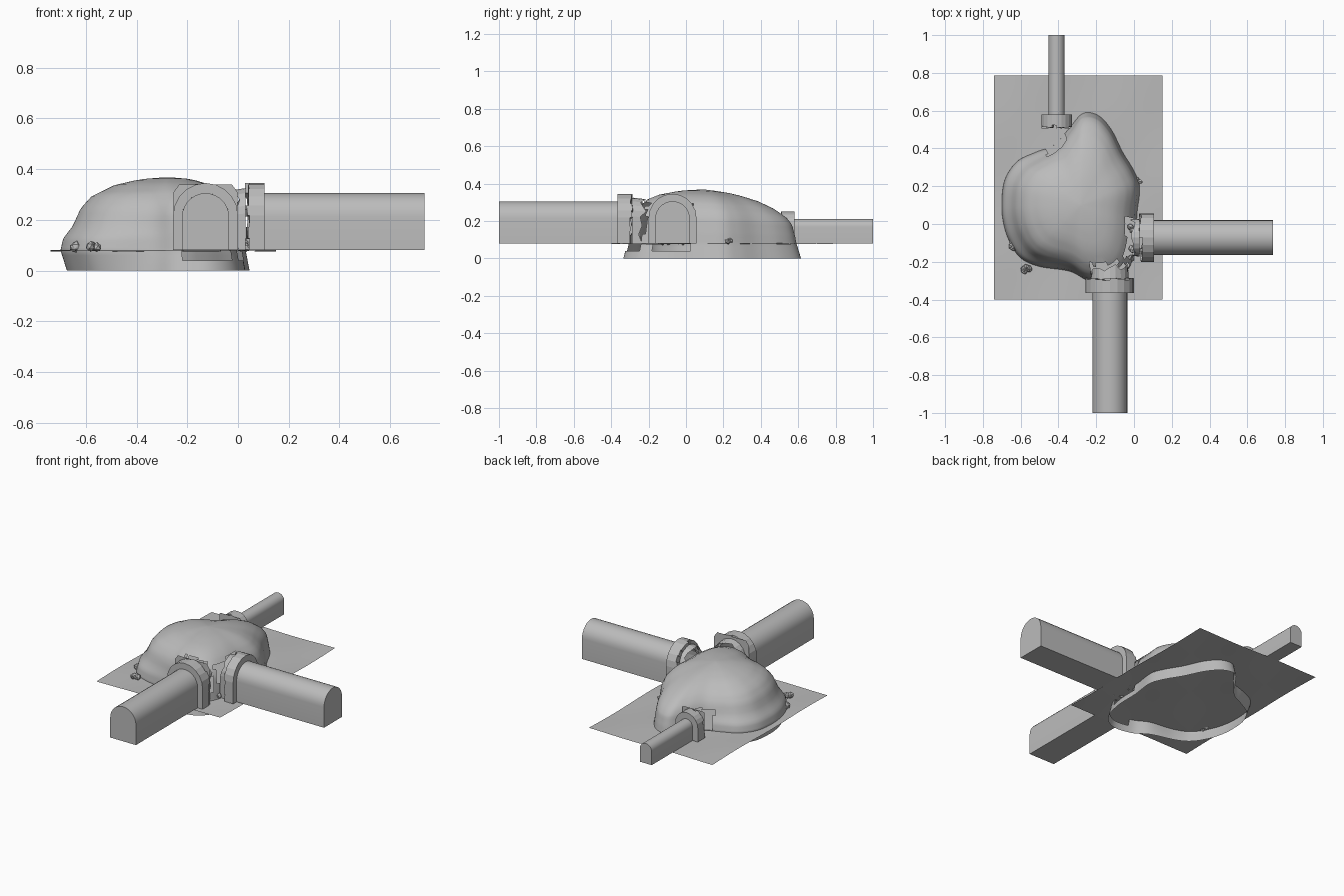
import bpy, bmesh, math, random
from mathutils import Vector

random.seed(4)
cube = bpy.data.objects.get("Cube")
if cube:
    bpy.data.objects.remove(cube, do_unlink=True)

stone = bpy.data.materials.new("grey stone")
stone.use_nodes = True
grey = (0.5, 0.5, 0.5, 1)
stone.diffuse_color = grey
stone.node_tree.nodes["Principled BSDF"].inputs["Base Color"].default_value = grey
FLOOR = 0.08


def finish(bm, name, smooth=None, loc=(0, 0, 0), turn=0):
    bmesh.ops.recalc_face_normals(bm, faces=bm.faces)
    mesh = bpy.data.meshes.new(name)
    bm.to_mesh(mesh)
    bm.free()
    mesh.materials.append(stone)
    ob = bpy.data.objects.new(name, mesh)
    bpy.context.collection.objects.link(ob)
    ob.location = loc
    ob.rotation_euler.z = math.radians(turn)
    if smooth:
        bpy.ops.object.select_all(action='DESELECT')
        ob.select_set(True)
        bpy.context.view_layer.objects.active = ob
        bpy.ops.object.shade_smooth_by_angle(angle=math.radians(smooth))
    return ob


def lerp_table(table, t):
    for (a, x), (b, y) in zip(table, table[1:]):
        if t <= b:
            return x + (y - x) * (t - a) / (b - a)
    return table[-1][1]


def closed_spline(points, steps):
    # Catmull-Rom through a closed outline
    out, n = [], len(points)
    for i in range(n):
        p0, p1, p2, p3 = (Vector(points[(i + k) % n]) for k in (-1, 0, 1, 2))
        for s in range(steps):
            t = s / steps
            out.append(0.5 * (2 * p1 + (p2 - p0) * t + (2 * p0 - 5 * p1 + 4 * p2 - p3) * t ** 2
                              + (3 * p1 - p0 - 3 * p2 + p3) * t ** 3))
    return out


# Cave dome: a lobed outline drawn in over a rounded height profile
outline = [(-.70, .1), (-.685, .23), (-.62, .33), (-.52, .38), (-.42, .42), (-.34, .51),
           (-.27, .585), (-.19, .575), (-.12, .5), (-.06, .38), (0, .28), (.03, .19),
           (.015, .05), (.01, -.1), (-.03, -.24), (-.12, -.31), (-.24, -.3), (-.34, -.25),
           (-.5, -.225), (-.6, -.18), (-.66, -.09), (-.69, 0)]
soft = [(0, 1), (.17, .975), (.35, .885), (.6, .81), (.76, .71), (.9, .5), (.97, .27), (1, .02)]
steep = [(0, 1), (.2, .985), (.5, .95), (.65, .89), (.8, .76), (.9, .58), (.97, .32), (1, .02)]
ring_h = [.04, .08, .13, .18, .23, .28, .34, .4, .46, .52, .58, .64, .7, .76, .81, .86, .9,
          .93, .955, .975, .99, 1]
centre = Vector((-.28, .1))


def dome_point(p, h):
    d = p - centre
    left = max(0, min(1, -d.normalized().x * 1.3))
    if h < 0:
        s = 1 - h * (.05 - .11 * left)
        return Vector((*(centre + d * s), FLOOR * (1 + h)))
    s = left * lerp_table(soft, h) + (1 - left) * lerp_table(steep, h)
    q = centre + d * s
    top = .37 - .27 * max(0, q.y) ** 2 - .45 * max(0, q.x + .2) ** 2 - .12 * max(0, -.3 - q.x) ** 2
    return Vector((*q, FLOOR + h * (top - FLOOR)))


bm = bmesh.new()
loop = closed_spline(outline, 6)
rings = [[bm.verts.new(dome_point(p, h)) for p in loop]
         for h in [-1, -.75, -.5, -.25, 0] + ring_h]
for low, high in zip(rings, rings[1:]):
    for i in range(len(loop)):
        j = (i + 1) % len(loop)
        bm.faces.new((low[i], low[j], high[j], high[i]))
bm.faces.new(rings[-1])


def in_doorway(c):
    z_ok = c.z > .04
    rough = random.uniform(-.015, .015)
    front = abs(c.x + .128) < .1 and c.y < -.21 + rough and c.z < .345
    right = abs(c.y + .072) < .105 and c.x > -.05 + rough and c.z < .3
    back = abs(c.x + .41) < .05 and c.y > .3 and FLOOR < c.z < .2
    return z_ok and (front or right or back)


holes = [f for f in bm.faces if in_doorway(f.calc_center_median())]
bmesh.ops.delete(bm, geom=holes, context='FACES')
finish(bm, "cave_dome", 50)

# Floor sheet with a faint swell
bm = bmesh.new()
bmesh.ops.create_grid(bm, x_segments=24, y_segments=30, size=.5)
for v in bm.verts:
    v.co = Vector((v.co.x * .89 - .295, v.co.y * 1.185 + .193, FLOOR))
    v.co.z += .003 * math.sin(v.co.x * 11) * math.sin(v.co.y * 9) - .002
finish(bm, "ground_sheet", 40)


def arch(w, h, legs=3, arc=10):
    side = h - w
    pts = [(-w, side * k / legs) for k in range(legs)]
    pts += [(-w * math.cos(math.pi * k / arc), side + w * math.sin(math.pi * k / arc))
            for k in range(arc + 1)]
    return pts + [(w, side * k / legs) for k in reversed(range(legs))]


def tunnel(name, loc, turn, w, h, start, end):
    # Arched tube with a closed far end, open into the cave
    bm = bmesh.new()
    near, far = ([bm.verts.new((x, -d, z)) for x, z in arch(w, h, 1, 14)] for d in (start, end))
    for i in range(len(near)):
        j = (i + 1) % len(near)
        bm.faces.new((near[i], near[j], far[j], far[i]))
    bm.faces.new(far)
    finish(bm, name + "_tunnel", 35, loc, turn)


def stone_arch(name, loc, turn, inner, outer, depth):
    # Ring of wedge stones, ragged on the cave side
    bm = bmesh.new()
    ins, outs = arch(*inner), arch(*outer)
    for i in range(len(ins) - 1):
        back = random.uniform(-.008, .012)
        prof = [ins[i], outs[i], outs[i + 1], ins[i + 1]]
        a = [bm.verts.new((x, -back - random.uniform(0, .006), z)) for x, z in prof]
        b = [bm.verts.new((x, -depth, z)) for x, z in prof]
        bm.faces.new(a)
        bm.faces.new(b[::-1])
        for k in range(4):
            bm.faces.new((a[k], b[k], b[(k + 1) % 4], a[(k + 1) % 4]))
    finish(bm, name + "_arch", None, loc, turn)


def collar(name, loc, turn, w, h, reach):
    # Broken sheet of rock joining the arch to the dome
    bm = bmesh.new()
    prof = arch(w, h)
    a = [bm.verts.new((x, 0, z)) for x, z in prof]
    b = [bm.verts.new((x * .97, reach * random.uniform(.45, 1), z * .97)) for x, z in prof]
    for i in range(len(a) - 1):
        bm.faces.new((a[i], a[i + 1], b[i + 1], b[i]))
    finish(bm, name + "_broken_collar", None, loc, turn)


def wall_panel(name, loc, turn, inner, w, h):
    # Square-topped thin wall around the opening
    bm = bmesh.new()
    ins = arch(*inner)
    outs = []
    for x, z in ins:
        k = max(abs(x) / w, z / h, .01)
        outs.append((x / k, z / k) if z > 0 else (math.copysign(w, x), 0))
    a, b = ([bm.verts.new((x, .003, z)) for x, z in p] for p in (ins, outs))
    for i in range(len(a) - 1):
        bm.faces.new((a[i], a[i + 1], b[i + 1], b[i]))
    finish(bm, name + "_wall_panel", None, loc, turn)


big, big_out = (.0925, .225), (.128, .265)
small, small_out = (.043, .13), (.081, .17)
for name, loc, turn, inner, outer, depth, end in (
        ("front", (-.128, -.29, FLOOR), 0, big, big_out, .075, .71),
        ("right", (.03, -.072, FLOOR), 90, big, big_out, .075, .705),
        ("back", (-.41, .51, FLOOR), 180, small, small_out, .07, .49)):
    side = "left" if name == "right" else name
    tunnel(side, loc, turn, *inner, depth - .01, end)
    stone_arch(side, loc, turn, inner, outer, depth)
    if name != "back":
        collar(side, loc, turn, .1, .245, .08 if name == "front" else .05)
    if name != "right":
        wall_panel(side, loc, turn, inner, outer[0] * .98, outer[1] * .98)


# Loose rocks
def rubble(name, x, y, z, spread, count, size):
    bm = bmesh.new()
    for k in range(count):
        made = bmesh.ops.create_icosphere(bm, subdivisions=1, radius=size * random.uniform(.7, 1.1))
        off = Vector([random.uniform(-s, s) for s in spread]) + Vector((x, y, z))
        for v in made["verts"]:
            v.co = v.co * random.uniform(.8, 1.15) + off
    finish(bm, name)


rubble("rubble_front", -.57, -.24, .092, (.035, .018, .005), 6, .019)
rubble("rubble_corner", -.645, -.11, .09, (.01, .015, .004), 3, .02)
rubble("rubble_side", .02, .215, .092, (.015, .02, .004), 4, .02)
rubble("rubble_door", .005, -.08, .1, (.03, .1, .015), 12, .018)
